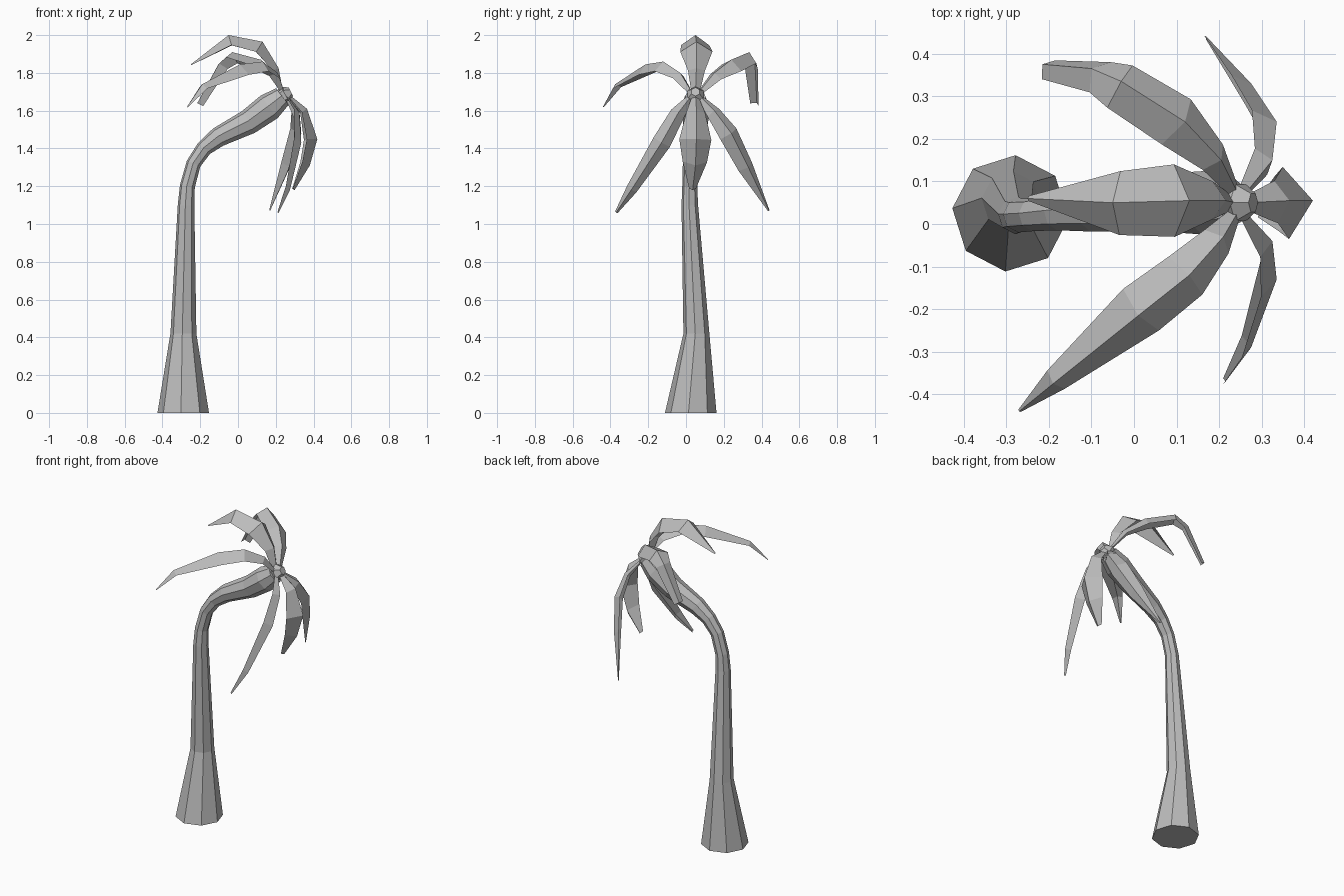
import bpy, bmesh, math
from mathutils import Vector, Matrix

if "Cube" in bpy.data.objects:
    bpy.data.objects.remove(bpy.data.objects["Cube"])

# One plain grey for the whole tree
grey = bpy.data.materials.new("plain_grey")
grey.use_nodes = True
colour = (0.5, 0.5, 0.5, 1)
grey.diffuse_color = colour
grey.node_tree.nodes["Principled BSDF"].inputs["Base Color"].default_value = colour


def finish(name, bm, solid=True):
    if solid:
        bmesh.ops.recalc_face_normals(bm, faces=bm.faces)
    mesh = bpy.data.meshes.new(name)
    bm.to_mesh(mesh)
    bm.free()
    mesh.materials.append(grey)
    obj = bpy.data.objects.new(name, mesh)
    bpy.context.collection.objects.link(obj)
    return obj


def tangent(points, i):
    a, b = points[max(i - 1, 0)], points[min(i + 1, len(points) - 1)]
    return (b - a).normalized()


def tube(name, path, sides, phase):
    """Faceted tube along a path of (x, y, z, radius)."""
    bm = bmesh.new()
    points = [Vector(p[:3]) for p in path]
    rings = []
    for i, (p, row) in enumerate(zip(points, path)):
        t = Vector((0, 0, 1)) if i == 0 and p.z == 0 else tangent(points, i)
        u = Vector((0, 1, 0)).cross(t).normalized()
        v = t.cross(u)
        ring = []
        for k in range(sides):
            a = phase + math.tau * k / sides
            ring.append(bm.verts.new(p + row[3] * (u * math.cos(a) + v * math.sin(a))))
        rings.append(ring)
    for low, high in zip(rings, rings[1:]):
        for k in range(sides):
            n = (k + 1) % sides
            bm.faces.new((low[k], low[n], high[n], high[k]))
    bm.faces.new(rings[0][::-1])
    bm.faces.new(rings[-1])
    return finish(name, bm)


def frond(name, path, roll=0.0, droop=0.75):
    """Folded leaf: a ridge of (x, y, z, half width) with two lowered edges."""
    bm = bmesh.new()
    points = [Vector(p[:3]) for p in path]
    start, mid, tip = points[0], points[len(points) // 2], points[-1]
    plane = (mid - start).cross(tip - mid).normalized()
    rows = []
    for i, (p, row) in enumerate(zip(points, path)):
        t = tangent(points, i)
        side = (plane - t * plane.dot(t)).normalized()
        side = Matrix.Rotation(roll, 3, t) @ side
        down = side.cross(t)
        w = row[3]
        rows.append([bm.verts.new(p + side * w + down * w * droop),
                     bm.verts.new(p),
                     bm.verts.new(p - side * w + down * w * droop)])
    for a, b in zip(rows, rows[1:]):
        for k in range(2):
            bm.faces.new((a[k], b[k], b[k + 1], a[k + 1]))
    return finish(name, bm, solid=False)


# Leaning trunk, flared at the foot and swollen under the crown
tube("trunk", [
    (-.29, .025, 0, .137), (-.289, .055, .42, .069), (-.275, .02, 1.1, .044),
    (-.268, .02, 1.2, .04), (-.235, .022, 1.32, .039), (-.18, .028, 1.4, .043),
    (-.105, .035, 1.46, .053), (.055, .05, 1.54, .067), (.165, .05, 1.62, .075),
    (.235, .05, 1.675, .055)], 8, math.radians(-5))

# Bud at the crown
tube("crown_bud", [
    (.22, .05, 1.665, .04), (.25, .05, 1.685, .05), (.28, .05, 1.7, .025)], 6, 0)

# Six drooping fronds
frond("upper_frond", [
    (.24, .05, 1.69, .02), (.215, .055, 1.825, .045), (.13, .055, 1.965, .085),
    (-.05, .05, 2, .075), (-.25, .06, 1.845, .006)])
frond("front_upper_frond", [
    (.245, .03, 1.70, .015), (.21, -.03, 1.80, .04), (.13, -.12, 1.86, .06),
    (.01, -.215, 1.845, .065), (-.19, -.375, 1.74, .03), (-.27, -.44, 1.62, .004)])
frond("back_upper_frond", [
    (.245, .07, 1.70, .015), (.205, .15, 1.80, .04), (.12, .24, 1.87, .065),
    (-.03, .335, 1.91, .06), (-.1, .365, 1.85, .045), (-.215, .375, 1.64, .028)],
    roll=math.radians(0))
frond("front_lower_frond", [
    (.26, .03, 1.68, .015), (.325, -.04, 1.59, .04), (.335, -.13, 1.43, .05),
    (.275, -.29, 1.18, .03), (.215, -.37, 1.06, .008)])
frond("back_lower_frond", [
    (.26, .07, 1.68, .015), (.325, .15, 1.6, .04), (.335, .24, 1.48, .055),
    (.275, .33, 1.3, .045), (.17, .44, 1.07, .005)])
frond("lower_frond", [
    (.265, .05, 1.69, .015), (.365, .055, 1.61, .05), (.42, .055, 1.45, .085),
    (.38, .05, 1.31, .065), (.3, .035, 1.18, .018)])
